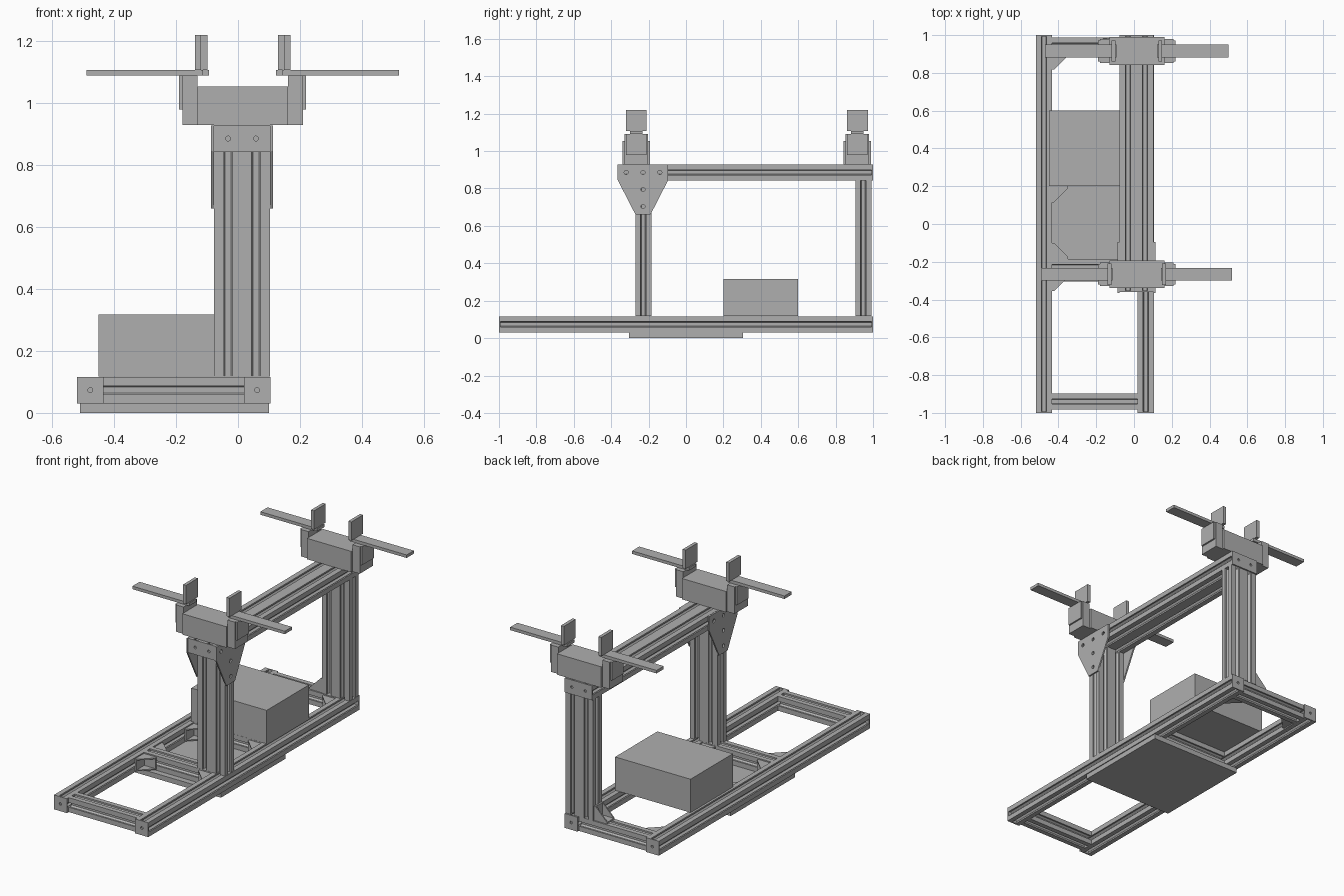
import bpy, bmesh, math
from mathutils import Vector

cube = bpy.data.objects.get("Cube")
if cube:
    bpy.data.objects.remove(cube, do_unlink=True)

GREY = (0.43, 0.43, 0.43, 1)
metal = bpy.data.materials.new("plain grey")
metal.use_nodes = True
metal.diffuse_color = GREY
metal.node_tree.nodes["Principled BSDF"].inputs["Base Color"].default_value = GREY

S = 0.086           # single profile size
P = 0.09            # slot pitch of the double profile
W = 0.182           # double profile width
CX = 0.013          # centre of posts and beam
Z0, Z1 = 0.03, 0.117  # base frame bottom and top
ZM = (Z0 + Z1) / 2
LEFT, RIGHT = -0.477, 0.062   # base rail centres
MAP = {"x": lambda u, v, t: (t, u, v),
       "y": lambda u, v, t: (u, t, v),
       "z": lambda u, v, t: (u, v, t)}


def finish(name, bm):
    bmesh.ops.recalc_face_normals(bm, faces=bm.faces)
    mesh = bpy.data.meshes.new(name)
    bm.to_mesh(mesh)
    bm.free()
    mesh.materials.append(metal)
    obj = bpy.data.objects.new(name, mesh)
    bpy.context.collection.objects.link(obj)
    return obj


def box(name, x, y, z):
    """Box given by its extents on each axis."""
    bm = bmesh.new()
    bmesh.ops.create_cube(bm, size=1)
    for v in bm.verts:
        v.co = [(a + b) / 2 + c * (b - a) for (a, b), c in zip((x, y, z), v.co)]
    return finish(name, bm)


def prism(bm, points, shift):
    """Extrude one polygon along a vector."""
    face = bm.faces.new([bm.verts.new(p) for p in points])
    out = bmesh.ops.extrude_face_region(bm, geom=[face], use_keep_orig=True)
    for v in out["geom"]:
        if isinstance(v, bmesh.types.BMVert):
            v.co += Vector(shift)


def slot_section(w, h):
    """Outline of a slotted extrusion, counterclockwise about the centre."""
    pts = []
    for k in range(4):
        run, deep = (w, h) if k % 2 == 0 else (h, w)
        centres = (-P / 2, P / 2) if run > 0.1 else (0,)
        side = [(-run / 2, 0)]
        for c in centres:
            half = [(-0.014, 0), (-0.014, 0.009), (-0.022, 0.009), (-0.01, 0.026)]
            side += [(c + a, d) for a, d in half]
            side += [(c - a, d) for a, d in reversed(half)]
        ca, sa = (1, 0, -1, 0)[k], (0, 1, 0, -1)[k]
        for a, d in side:
            b = d - deep / 2
            pts.append((a * ca - b * sa, a * sa + b * ca))
    return pts


def bar(name, axis, centre, start, end, w=S, h=S):
    """Slotted bar along an axis; centre is in the other two axes."""
    bm = bmesh.new()
    m = MAP[axis]
    pts = [m(u + centre[0], v + centre[1], start) for u, v in slot_section(w, h)]
    prism(bm, pts, m(0, 0, end - start))
    return finish(name, bm)


def plate(name, axis, outline, holes, start, end, radius):
    """Flat plate with round holes, its thickness along an axis."""
    bm = bmesh.new()
    m = MAP[axis]
    rings = [outline]
    for cu, cv in holes:
        rings.append([(cu + radius * math.cos(i * math.pi / 6),
                       cv + radius * math.sin(i * math.pi / 6)) for i in range(12)])
    edges = []
    for ring in rings:
        vs = [bm.verts.new(m(u, v, start)) for u, v in ring]
        edges += [bm.edges.new((vs[i - 1], vs[i])) for i in range(len(vs))]
    bmesh.ops.triangle_fill(bm, edges=edges, use_beauty=True)
    out = bmesh.ops.extrude_face_region(bm, geom=bm.faces[:], use_keep_orig=True)
    for v in out["geom"]:
        if isinstance(v, bmesh.types.BMVert):
            v.co += Vector(m(0, 0, end - start))
    return finish(name, bm)


def end_cap(name, x, z, w, y0, y1):
    a, b = w / 2, S / 2
    outline = [(x - a, z - b), (x + a, z - b), (x + a, z + b), (x - a, z + b)]
    holes = [(x - P / 2, z), (x + P / 2, z)] if w > S else [(x, z)]
    plate(name, "y", outline, holes, y0, y1, 0.008)


def bracket(name, corner, u, v):
    """Cast corner bracket: two flanges joined by two triangular webs."""
    bm = bmesh.new()
    o, u, v = Vector(corner), Vector(u), Vector(v)
    w = u.cross(v)
    L, t, half, web = 0.085, 0.01, 0.036, 0.007
    for a, b in ((u, v), (v, u)):
        base = o - w * half
        prism(bm, [base, base + a * L, base + a * L + b * t, base + b * t], w * 2 * half)
    for s in (-half, half - web):
        base = o + w * s
        prism(bm, [base, base + u * L, base + u * L + v * t,
                   base + u * t + v * L, base + v * L], w * web)
    finish(name, bm)


# Base frame: long rails, end caps, cross bars
for side, x in (("right", LEFT), ("left", RIGHT)):
    bar(side + "_base_rail", "y", (x, ZM), -0.992, 0.992)
    end_cap(side + "_rail_front_cap", x, ZM, S, -1, -0.992)
    end_cap(side + "_rail_back_cap", x, ZM, S, 0.992, 1)
X0, X1 = LEFT + S / 2, RIGHT - S / 2
for name, y in (("front", -0.94), ("middle", -0.228), ("box", 0.243), ("back", 0.945)):
    bar(name + "_cross_bar", "x", (y, ZM), X0, X1)

# Corner brackets inside the frame
for y, d in ((-0.271, -1), (-0.185, 1), (0.2, -1), (0.902, -1)):
    bracket("right_corner_bracket", (X0, y, ZM), (1, 0, 0), (0, d, 0))
    bracket("left_corner_bracket", (X1, y, ZM), (-1, 0, 0), (0, d, 0))
bracket("post_foot_bracket", (CX - W / 2, 0.945, Z1), (-1, 0, 0), (0, 0, 1))

# Underside plate and equipment box
box("bottom_plate", (-0.51, 0.1), (-0.305, 0.305), (0, Z0))
box("equipment_box", (-0.45, 0.05), (0.2, 0.6), (Z1, 0.317))

# Posts and top beam
ZB = 0.843
bar("front_post", "z", (CX, -0.228), Z1, ZB, W, S)
bar("back_post", "z", (CX, 0.948), Z1, ZB, W, S)
bar("top_beam", "y", (CX, ZB + S / 2), -0.352, 0.992, W, S)
end_cap("beam_front_cap", CX, ZB + S / 2, W, -0.36, -0.352)
end_cap("beam_back_cap", CX, ZB + S / 2, W, 0.992, 1)

# Tapered joining plates on the front post
YP = -0.23
outline = [(YP - 0.04, 0.66), (YP + 0.04, 0.66), (YP + 0.135, 0.845),
           (YP + 0.135, 0.928), (YP - 0.135, 0.928), (YP - 0.135, 0.845)]
holes = [(YP - P, 0.886), (YP, 0.886), (YP + P, 0.886), (YP, 0.795), (YP, 0.703)]
for side, s in (("left", 1), ("right", -1)):
    x = CX + s * W / 2
    plate(side + "_joining_plate", "x", outline, holes, x, x + s * 0.009, 0.011)


# Grippers: body, sliding jaws, flat arms and upright fingers
def gripper(label, y, closed):
    c = 0.015
    box(label + "_gripper_body", (c - 0.146, c + 0.146), (y - 0.074, y + 0.074), (0.929, 1.054))

    def part(name, s, a, b, half, z):
        xs = sorted((c + s * a, c + s * b))
        box(f"{label}_{side}_{name}", xs, (y - half, y + half), z)

    for side, s in (("left", 1), ("right", -1)):
        part("jaw_block", s, 0.146, 0.195, 0.063, (0.929, 1.09))
        part("jaw_plate", s, 0.195, 0.205, 0.055, (0.98, 1.09))
        part("arm", s, 0.128 - closed, 0.505 - closed, 0.034, (1.09, 1.108))
        part("finger", s, 0.134 - closed, 0.154 - closed, 0.056, (1.108, 1.22))


gripper("front", -0.266, 0)
gripper("back", 0.916, 0.02)
